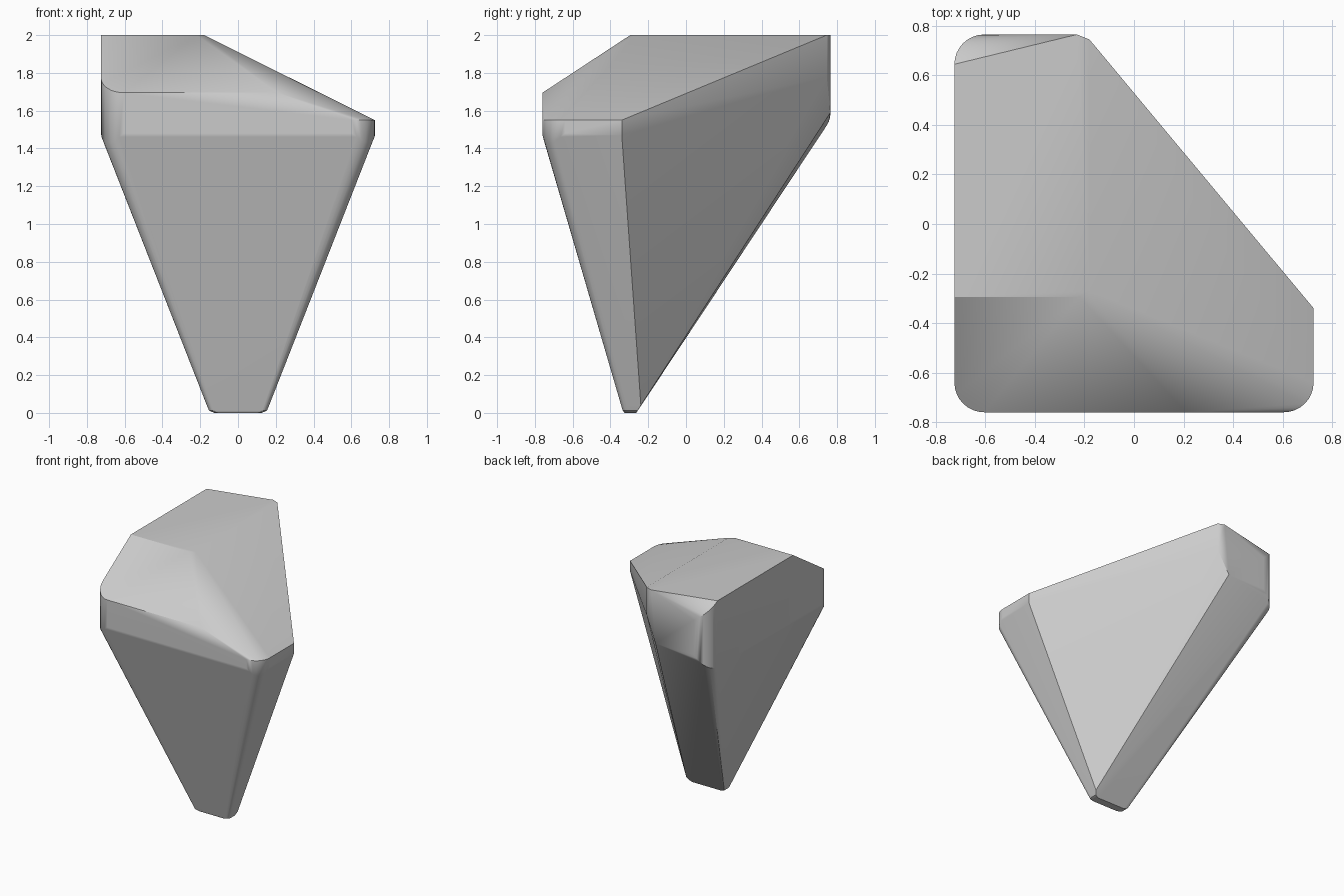
import bpy
import bmesh
import math

cube = bpy.data.objects.get("Cube")
if cube:
    bpy.data.objects.remove(cube, do_unlink=True)

# Single stone colour
grey = bpy.data.materials.new("plain grey")
grey.use_nodes = True
colour = (0.6, 0.6, 0.6, 1)
grey.diffuse_color = colour
grey.node_tree.nodes["Principled BSDF"].inputs["Base Color"].default_value = colour

STEPS = 8


def corner(sx, sy, x, y, r, height):
    """Quarter-round plan corner; height(t, x, y) gives z, t runs from side to end."""
    pts = []
    for i in range(STEPS + 1):
        t = i / STEPS
        a = t * math.pi / 2
        px = x + sx * r * (math.cos(a) - 1)
        py = y + sy * r * (math.sin(a) - 1)
        pts.append((px, py, height(t, px, py)))
    return pts


def front_slope(t, x, y):
    return min(2, 1.695 + 0.65 * (y + 0.76))


def sagging(start, end, sag):
    return lambda t, x, y: start + (end - start) * t - sag * math.sin(math.pi * t)


points = []

# Upper rims of the rounded corners
points += corner(-1, -1, -0.725, -0.76, 0.12, front_slope)
points += corner(1, -1, 0.725, -0.76, 0.12, lambda t, x, y: 1.55)
points += corner(-1, 1, -0.725, 0.765, 0.12, lambda t, x, y: 2 - 0.14 * t)

# Lower rims of the rounded corners
for side in (-1, 1):
    points += corner(side, -1, side * 0.725, -0.76, 0.12, sagging(1.48, 1.48, 0.05))
points += corner(-1, 1, -0.725, 0.765, 0.12, sagging(1.48, 1.59, 0.03))

# Flat crown and the front slope
points += [(-0.725, -0.295, 2), (-0.22, -0.295, 2), (-0.18, -0.27, 2),
           (-0.18, 0.745, 2), (-0.23, 0.765, 2), (0.21, -0.76, 1.695)]

# Slanting rear cut
points += [(0.725, -0.34, 1.55), (0.725, -0.34, 1.47),
           (-0.18, 0.745, 1.78), (-0.27, 0.765, 1.59), (0.28, -0.265, 0.35)]

# Narrow rounded foot
for inset, z in ((0.04, 0), (0.012, 0.012), (0, 0.04)):
    for side in (-1, 1):
        points += corner(side, -1, side * (0.165 - inset), -0.34 + inset * 0.4, 0.025,
                         lambda t, x, y: z)
        points.append((side * (0.165 - inset), -0.263 + z * 0.6, z))

# Wrap the points in one solid
bm = bmesh.new()
for p in points:
    bm.verts.new(p)
bmesh.ops.remove_doubles(bm, verts=bm.verts, dist=0.002)
hull = bmesh.ops.convex_hull(bm, input=bm.verts)
loose = {g for g in hull["geom_interior"] + hull["geom_unused"]
         if isinstance(g, bmesh.types.BMVert)}
bmesh.ops.delete(bm, geom=[v for v in loose if v.is_valid], context="VERTS")
bmesh.ops.dissolve_limit(bm, angle_limit=math.radians(1.5),
                         verts=bm.verts, edges=bm.edges)
bmesh.ops.recalc_face_normals(bm, faces=bm.faces)

mesh = bpy.data.meshes.new("faceted_stone")
bm.to_mesh(mesh)
bm.free()
mesh.materials.append(grey)
stone = bpy.data.objects.new("faceted_stone", mesh)
bpy.context.collection.objects.link(stone)

# Soft corners with crisp main edges
bpy.ops.object.select_all(action="DESELECT")
stone.select_set(True)
bpy.context.view_layer.objects.active = stone
bpy.ops.object.shade_smooth_by_angle(angle=math.radians(30))
weighted = stone.modifiers.new("weighted_normals", "WEIGHTED_NORMAL")
weighted.keep_sharp = True
